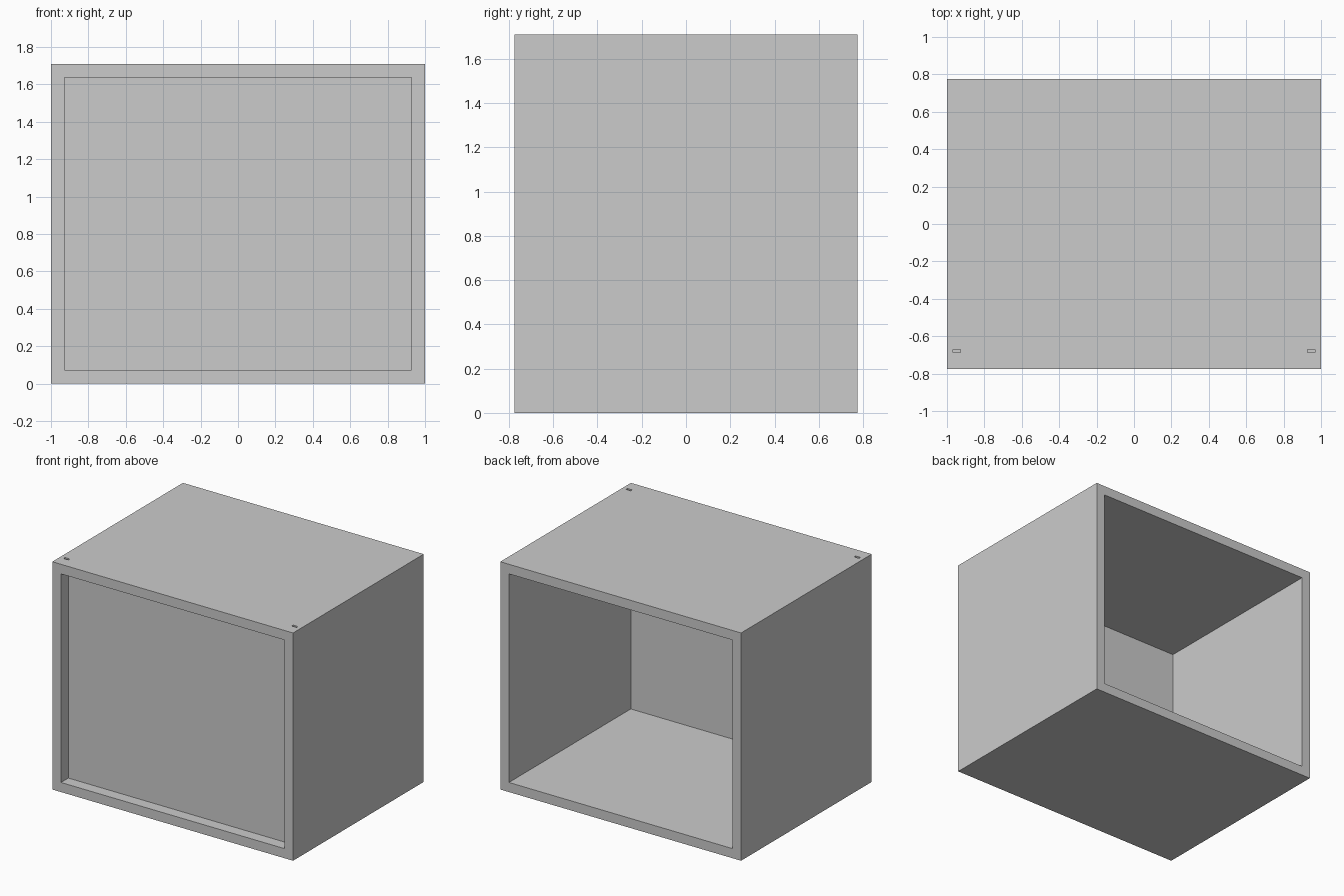
import bpy, bmesh

if "Cube" in bpy.data.objects:
    bpy.data.objects.remove(bpy.data.objects["Cube"])

W, D, H = 1.0, 0.775, 1.71     # half width, half depth, height
T = 0.072                      # wall thickness
GROOVE = 0.04                  # how far the panel sits into the walls
PANEL_Y, PANEL_T = -0.679, 0.018


def finish(name, bm):
    bmesh.ops.recalc_face_normals(bm, faces=bm.faces)
    mesh = bpy.data.meshes.new(name)
    bm.to_mesh(mesh)
    bm.free()
    obj = bpy.data.objects.new(name, mesh)
    bpy.context.collection.objects.link(obj)
    return obj


def box(name, lo, hi):
    bm = bmesh.new()
    bmesh.ops.create_cube(bm, size=1)
    for v in bm.verts:
        v.co = [l + (c + 0.5) * (h - l) for c, l, h in zip(v.co, lo, hi)]
    return finish(name, bm)


# Cabinet shell: rectangular ring extruded front to back
bm = bmesh.new()


def ring(inset, y):
    x, z0, z1 = W - inset, inset, H - inset
    return [bm.verts.new((px, y, pz)) for px, pz in
            ((-x, z0), (x, z0), (x, z1), (-x, z1))]


loops = [ring(0, -D), ring(0, D), ring(T, D), ring(T, -D)]
for a, b in zip(loops, loops[1:] + loops[:1]):
    for i in range(4):
        j = (i + 1) % 4
        bm.faces.new((a[i], a[j], b[j], b[i]))
shell = finish("cabinet_shell", bm)

# Panel grooves in both side walls, open at the top
y0, y1 = PANEL_Y - PANEL_T / 2, PANEL_Y + PANEL_T / 2
for side, s in (("left", -1), ("right", 1)):
    xs = sorted((s * (W - T - 0.0005), s * (W - T + GROOVE)))
    cutter = box(side + "_groove_cutter", (xs[0], y0, T), (xs[1], y1, H + 0.1))
    cutter.hide_render = True
    cutter.hide_set(True)
    cut = shell.modifiers.new(side + "_groove", 'BOOLEAN')
    cut.operation = 'DIFFERENCE'
    cut.solver = 'EXACT'
    cut.object = cutter

# Recessed front panel held in the grooves
px = W - T + GROOVE - 0.001
box("front_panel", (-px, y0, T - 0.01), (px, y1, H - T + 0.01))
